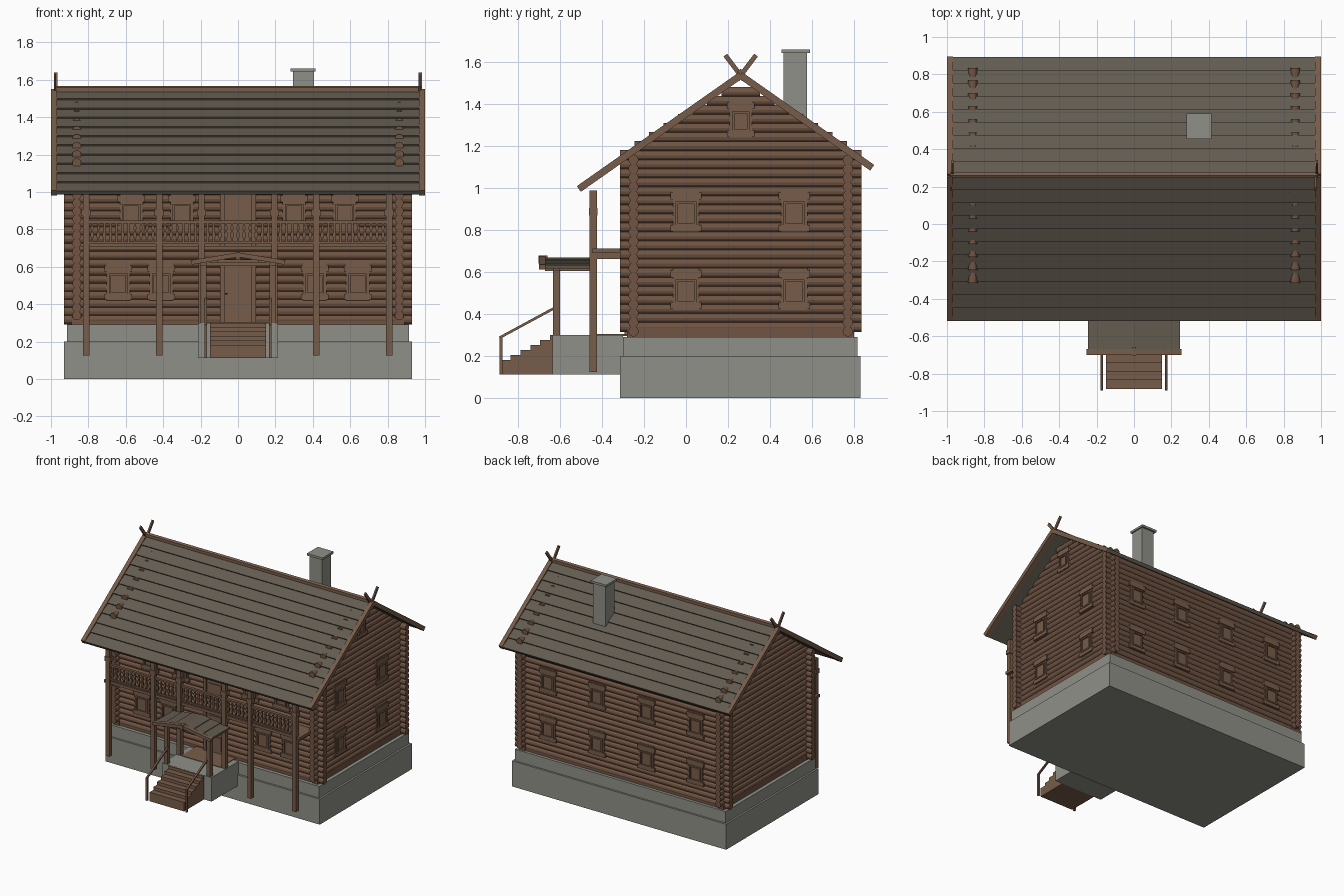
import bpy, bmesh, math
from mathutils import Matrix, Vector

if "Cube" in bpy.data.objects:
    bpy.data.objects.remove(bpy.data.objects["Cube"])


def material(name, rgb):
    m = bpy.data.materials.new(name)
    m.diffuse_color = (*rgb, 1)
    m.use_nodes = True
    m.node_tree.nodes["Principled BSDF"].inputs["Base Color"].default_value = m.diffuse_color
    return m


LOG = material("log brown", (0.165, 0.090, 0.056))
WOOD = material("trim brown", (0.185, 0.108, 0.068))
ROOF = material("roof grey brown", (0.125, 0.105, 0.080))
STONE = material("stone grey", (0.275, 0.280, 0.245))
DARK = material("dark metal", (0.03, 0.025, 0.02))


class Part:
    """Collects primitives into one named object."""

    def __init__(self, name, mat):
        self.name, self.mat, self.bm = name, mat, bmesh.new()

    def box(self, x0, x1, y0, y1, z0, z1, m=Matrix()):
        c = Vector(((x0 + x1) / 2, (y0 + y1) / 2, (z0 + z1) / 2))
        s = Matrix.Diagonal((x1 - x0, y1 - y0, z1 - z0, 1))
        bmesh.ops.create_cube(self.bm, size=1, matrix=m @ Matrix.Translation(c) @ s)
        return self

    def log(self, axis, centre, length, r):
        rot = Matrix.Rotation(math.pi / 2, 4, 'Y' if axis == 'x' else 'X')
        bmesh.ops.create_cone(self.bm, cap_ends=True, segments=12, radius1=r, radius2=r,
                              depth=length, matrix=Matrix.Translation(centre) @ rot)
        return self

    def prism(self, pts, a, b, axis='x'):
        """Extrude a (y, z) profile along x, or an (x, z) profile along y."""
        at = (lambda p, k: (k, p[0], p[1])) if axis == 'x' else (lambda p, k: (p[0], k, p[1]))
        lo = [self.bm.verts.new(at(p, a)) for p in pts]
        hi = [self.bm.verts.new(at(p, b)) for p in pts]
        self.bm.faces.new(lo)
        self.bm.faces.new(hi[::-1])
        for i in range(len(pts)):
            j = (i + 1) % len(pts)
            self.bm.faces.new((lo[j], lo[i], hi[i], hi[j]))
        return self

    def done(self):
        bmesh.ops.recalc_face_normals(self.bm, faces=self.bm.faces)
        me = bpy.data.meshes.new(self.name)
        self.bm.to_mesh(me)
        self.bm.free()
        me.materials.append(self.mat)
        bpy.context.collection.objects.link(bpy.data.objects.new(self.name, me))


def strip(p, q, t0, t1):
    """Quad along p-q, offset t0..t1 to its upper side."""
    p, q = Vector(p), Vector(q)
    d = (q - p).normalized()
    n = Vector((-d.y, d.x))
    n = n if n.y > 0 else -n
    return [p + n * t0, q + n * t0, q + n * t1, p + n * t1]


def courses(p, q, count, step, thick):
    """Sawtooth board profile running down from p to q."""
    p, q = Vector(p), Vector(q)
    d = (q - p).normalized()
    n = Vector((-d.y, d.x))
    n = n if n.y > 0 else -n
    pts = [p - n * thick]
    for i in range(count):
        pts += [p.lerp(q, i / count), p.lerp(q, (i + 1) / count) + n * step]
    return pts + [q - n * thick]


# Foundation
f = Part("foundation", STONE)
f.box(-.93, .93, -.315, .83, 0, .20).box(-.915, .915, -.30, .815, .20, .29).done()

# Log walls, with the front and back rows half a log below the side rows
PITCH, R = .043, .0245
w = Part("front_and_back_logs", LOG)
for i in range(20):
    for y in (-.25, .77):
        w.log('x', (0, y, .317 + PITCH * i), 1.86, R)
w.done()
w = Part("side_logs", LOG)
for i in range(27):
    half = .575 - .069 * max(0, i - 19)
    for x in (-.862, .862):
        w.log('y', (x, .26, .3385 + PITCH * i), 2 * half, R)
w.done()
s = Part("sill_beams", LOG)
for x in (-.862, .862):
    s.box(x - .025, x + .025, -.28, .80, .288, .335)
for y in (-.25, .77):
    s.box(-.89, .89, y - .022, y + .022, .288, .31)
s.done()

# Roof slopes with overlapping boards
RIDGE, EAVES = (.26, 1.54), [(-.512, .998, 11), (.888, 1.099, 9)]
for name, (y, z, n) in zip(("front_roof", "back_roof"), EAVES):
    Part(name, ROOF).prism(courses(RIDGE, (y, z), n, .010, .016), -.985, .985).done()

# Gable boards, ridge cap and crossed horns
g = Part("gable_boards", WOOD)
for x0, x1 in ((-1, -.968), (.968, 1)):
    for y, z, n in EAVES:
        g.prism(strip(RIDGE, (y, z), -.020, .013), x0, x1)
g.done()
Part("ridge_cap", WOOD).prism([(.245, 1.535), (.275, 1.535), (.275, 1.557),
                               (.26, 1.566), (.245, 1.557)], -.985, .985).done()
h = Part("ridge_horns", WOOD)
for x in (-.975, .975):
    for k in (-1, 1):
        h.prism(strip((.26 - k * .015, 1.515), (.26 + k * .073, 1.632), -.011, .011),
                x - .006 + k * .004, x + .006 + k * .004)
h.done()

# Chimney
c = Part("chimney", STONE)
c.box(.295, .405, .465, .575, 1.25, 1.645).box(.28, .415, .455, .59, 1.643, 1.66).done()

# Windows: u runs along the wall, local -y points outward
def place(u, side):
    if side == "front":
        return Matrix.Translation((u, -.272, 0))
    if side == "back":
        return Matrix.Translation((u, .792, 0)) @ Matrix.Rotation(math.pi, 4, 'Z')
    return Matrix.Translation((.884, u, 0)) @ Matrix.Rotation(math.pi / 2, 4, 'Z')


def window(name, u, side, z0, z1, width):
    m, a = place(u, side), width / 2
    p = Part(name, WOOD)
    p.box(-a + .012, a - .012, -.006, .025, z0, z1, m)             # casing
    p.box(-a, a, -.011, .02, z1 - .045, z1 - .010, m)              # head trim
    p.box(-a, a, -.011, .02, z0 + .004, z0 + .034, m)              # sill trim
    b = a - .024
    for x0, x1, c0, c1 in ((-b, -b + .011, z0 + .03, z1 - .055), (b - .011, b, z0 + .03, z1 - .055),
                           (-b, b, z0 + .03, z0 + .041), (-b, b, z1 - .066, z1 - .055)):
        p.box(x0, x1, -.016, .01, c0, c1, m)                       # sash frame
    p.done()


LOWER, UPPER = (.42, .62), (.79, .99)
for label, (z0, z1), fx in (("lower", LOWER, (.41, .64)), ("upper", UPPER, (.30, .57))):
    for x in fx:
        for k in (-1, 1):
            window(f"{label}_front_window", k * x, "front", z0, z1, .148)
    for x in (-.64, -.215, .215, .64):
        window(f"{label}_back_window", x, "back", z0, z1, .148)
    for y in (0, .515):
        window(f"{label}_side_window", y, "right", z0, z1, .148)
window("gable_window", .26, "right", 1.24, 1.42, .13)

# Entrance door and balcony door
for name, z0, z1 in (("entrance_door", .30, .63), ("balcony_door", .71, 1.02)):
    d = Part(name, WOOD)
    d.box(-.08, .08, -.282, -.25, z0, z1)
    for k in (-.085, .085):
        d.box(k - .012, k + .012, -.292, -.25, z0, z1)
    d.box(-.11, .11, -.292, -.25, z1 - .02, z1 + .01)
    d.box(-.055, .055, -.288, -.25, z0 + .03, z0 + .13)
    d.box(-.055, .055, -.288, -.25, z0 + .16, z1 - .04)
    d.done()
Part("door_handle", DARK).box(-.07, -.055, -.297, -.28, .452, .46).done()

# Balcony: posts, floor, railing
POSTS = (-.812, -.422, -.195, .195, .418, .808)
p, b = Part("balcony_posts", WOOD), Part("post_brackets", WOOD)
for x in POSTS:
    p.box(x - .017, x + .017, -.458, -.424, .30 if abs(x) < .2 else .125, .988)
    b.box(x - .024, x + .024, -.462, -.420, .870, .905)
p.done()
b.done()
fl = Part("balcony_floor", WOOD).box(-.85, .85, -.445, -.26, .69, .712)
for x in POSTS:
    fl.box(x - .015, x + .015, -.44, -.26, .662, .69)
fl.done()
r = Part("balcony_rails", WOOD)
r.box(POSTS[0], POSTS[-1], -.452, -.430, .832, .846).box(POSTS[0], POSTS[-1], -.450, -.432, .722, .734)
r.done()
bl = Part("balusters", WOOD)
for x0, x1 in zip(POSTS, POSTS[1:]):
    n = round((x1 - x0) / .033)
    for i in range(1, n):
        x = x0 + (x1 - x0) * i / n
        bl.box(x - .005, x + .005, -.446, -.436, .73, .835)
        bl.box(x - .009, x + .009, -.448, -.434, .755, .782)
        bl.box(x - .008, x + .008, -.447, -.435, .798, .815)
bl.done()

# Porch platform and steps
Part("porch_base", STONE).box(-.215, .215, -.635, -.30, .112, .30).done()
Part("porch_deck", WOOD).box(-.17, .17, -.46, -.27, .295, .304).done()
prof = [(-.635, .112), (-.882, .112)]
for i in range(6):
    y, z = -.882 + .047 * i, .182 + .0235 * i
    prof += [(y, z), (min(y + .047, -.635), z)]
Part("porch_steps", WOOD).prism(prof, -.15, .15).done()

# Stair handrails
hr = Part("stair_handrails", WOOD)
for x in (-.172, .172):
    hr.box(x - .007, x + .007, -.888, -.874, .112, .288)
    hr.prism(strip((-.888, .287), (-.62, .432), -.006, .006), x - .007, x + .007)
hr.done()

# Porch canopy with its posts and beams
cp = Part("canopy_posts", WOOD)
for x in (-.185, .185):
    cp.box(x - .016, x + .016, -.632, -.600, .30, .61)
    cp.box(x - .016, x + .016, -.67, -.44, .605, .628)
cp.box(-.215, .215, -.632, -.600, .605, .625).done()
cr, cf = Part("canopy_roof", ROOF), Part("canopy_fascia", WOOD)
for k in (-1, 1):
    cr.prism(courses((0, .668), (k * .245, .628), 3, .006, .012), -.672, -.452, 'y')
    cf.prism(strip((0, .668), (k * .252, .627), -.016, .008), -.70, -.668, 'y')
cf.box(-.012, .012, -.702, -.66, .64, .678)
cr.done()
cf.done()
